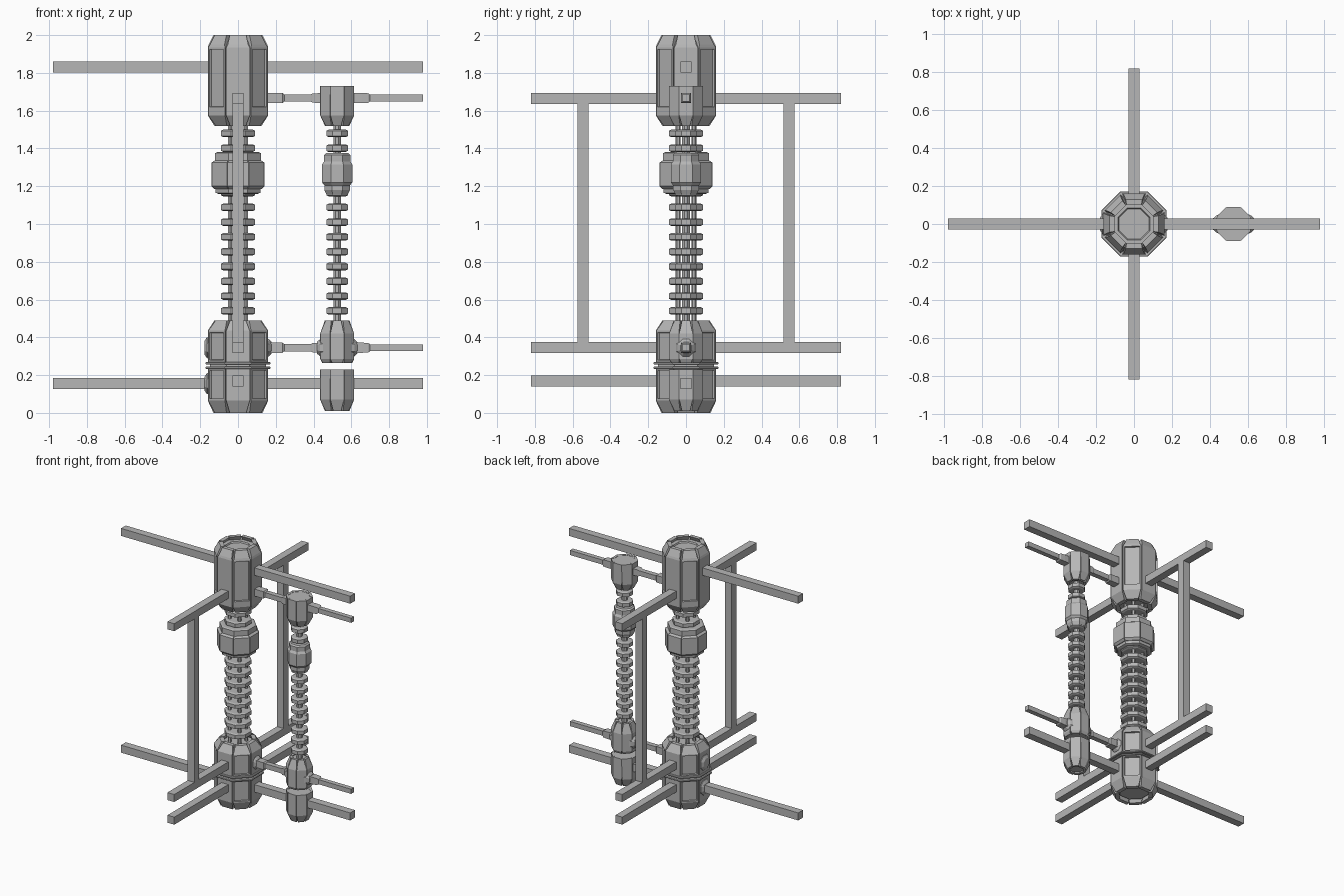
import bpy, bmesh, math
from mathutils import Matrix, Vector

if "Cube" in bpy.data.objects:
    bpy.data.objects.remove(bpy.data.objects["Cube"])

T = math.tan(math.pi / 8)      # octagon: half side / apothem
grey = bpy.data.materials.new("plain grey")
grey.diffuse_color = (0.47, 0.47, 0.47, 1)
grey.use_nodes = True
grey.node_tree.nodes["Principled BSDF"].inputs["Base Color"].default_value = grey.diffuse_color


def finish(bm, name):
    bmesh.ops.recalc_face_normals(bm, faces=bm.faces)
    me = bpy.data.meshes.new(name)
    bm.to_mesh(me)
    bm.free()
    me.materials.append(grey)
    ob = bpy.data.objects.new(name, me)
    bpy.context.collection.objects.link(ob)
    return ob


def box(name, x0, x1, y0, y1, z0, z1):
    bm = bmesh.new()
    m = Matrix.Translation(((x0 + x1) / 2, (y0 + y1) / 2, (z0 + z1) / 2))
    bmesh.ops.create_cube(bm, size=1, matrix=m @ Matrix.Diagonal((x1 - x0, y1 - y0, z1 - z0, 1)))
    return finish(bm, name)


def lathe(name, prof, cx=0.0, cy=0.0, n=8, axis_x=None):
    """Stack of n-sided rings from (apothem, height); flats face the axes.
    With axis_x the stack runs along x at height axis_x."""
    bm = bmesh.new()
    rows = []
    for r, h in prof:
        row = []
        for i in range(n):
            a = math.pi / n + i * 2 * math.pi / n
            R = r / math.cos(math.pi / n)
            u, v = R * math.cos(a), R * math.sin(a)
            row.append(bm.verts.new((h, u, axis_x + v) if axis_x is not None else (cx + u, cy + v, h)))
        rows.append(row)
    for a, b in zip(rows, rows[1:]):
        for i in range(n):
            j = (i + 1) % n
            bm.faces.new((a[i], a[j], b[j], b[i]))
    bm.faces.new(rows[0])
    bm.faces.new(rows[-1])
    return finish(bm, name)


def shell(name, prof, cx=0.0, gap=0.004, end_gap=0.010, thick=0.03, recess=None):
    """Eight armour plates around an axis, slits between them;
    the diagonal plates get a recessed window in the span 'recess'."""
    bm = bmesh.new()
    rmax = max(r for r, z in prof)
    for k in range(8):
        a = k * math.pi / 4
        d = Vector((math.cos(a), math.sin(a), 0))
        s = Vector((-d.y, d.x, 0))
        rows = []
        for r, z in prof:
            w = r * T - (gap if r > rmax - 1e-4 else end_gap)
            ri = r - thick
            wi = min(w, ri * T - 0.002)
            c = Vector((cx, 0, z))
            rows.append([bm.verts.new(c + d * p + s * q)
                         for p, q in ((r, -w), (r, w), (ri, wi), (ri, -wi))])
        for lo, hi in zip(rows, rows[1:]):
            for i in range(4):
                j = (i + 1) % 4
                bm.faces.new((lo[i], lo[j], hi[j], hi[i]))
        bm.faces.new(rows[0])
        bm.faces.new(rows[-1])
    bmesh.ops.recalc_face_normals(bm, faces=bm.faces)
    if recess:
        wins = []
        for f in bm.faces:
            c = f.calc_center_median() - Vector((cx, 0, 0))
            radial = Vector((c.x, c.y, 0))
            diagonal = abs(abs(c.x) - abs(c.y)) < 0.01
            if diagonal and radial.length > rmax - 0.002 and recess[0] < c.z < recess[1]:
                wins.append(f)
        for f in wins:
            bmesh.ops.inset_region(bm, faces=[f], thickness=0.014)
            bmesh.ops.inset_region(bm, faces=[f], thickness=0.003, depth=-0.014)
    return finish(bm, name)


# Main column: top pod
shell("top_pod_plates", [(0.125, 1.52), (0.16, 1.575), (0.16, 1.61), (0.16, 1.935), (0.155, 1.95), (0.13, 2.0)],
      recess=(1.65, 1.9))
lathe("top_pod_core", [(0.10, 1.545), (0.147, 1.59), (0.147, 1.93), (0.12, 1.97), (0.085, 1.97), (0.08, 1.96)])

# Main column: bottom pod in two halves with bands between
shell("base_pod_lower_plates", [(0.13, 0.0), (0.16, 0.065), (0.16, 0.235)], recess=(0.1, 0.2))
shell("base_pod_upper_plates", [(0.16, 0.27), (0.16, 0.435), (0.125, 0.49)], recess=(0.3, 0.42))
lathe("base_pod_core", [(0.10, 0.03), (0.147, 0.07), (0.147, 0.43), (0.10, 0.465)])
for z in (0.233, 0.256):
    lathe("base_band", [(0.168, z), (0.172, z + 0.003), (0.172, z + 0.010), (0.168, z + 0.013)])

# Main column: collar
lathe("main_collar", [(0.105, 1.16), (0.118, 1.165), (0.122, 1.20), (0.122, 1.335), (0.122, 1.375), (0.11, 1.38)])
shell("main_collar_plates", [(0.125, 1.185), (0.14, 1.20), (0.14, 1.325), (0.125, 1.335)], gap=0.002, end_gap=0.002)

# Second column: pods
X = 0.525
shell("side_top_pod_plates", [(0.065, 1.52), (0.09, 1.575), (0.09, 1.73)], X, 0.0015, 0.006, 0.02)
lathe("side_top_pod_core", [(0.05, 1.53), (0.08, 1.58), (0.088, 1.728)], X)
shell("side_middle_pod_plates", [(0.08, 0.265), (0.09, 0.285), (0.09, 0.42), (0.065, 0.49)], X, 0.0015, 0.006, 0.02)
lathe("side_middle_pod_core", [(0.07, 0.27), (0.082, 0.29), (0.082, 0.41), (0.05, 0.48)], X)
shell("side_base_pod_plates", [(0.065, 0.01), (0.09, 0.07), (0.09, 0.23)], X, 0.0015, 0.006, 0.02)
lathe("side_base_pod_core", [(0.05, 0.025), (0.08, 0.07), (0.088, 0.228)], X)
lathe("side_collar", [(0.058, 1.16), (0.068, 1.18), (0.068, 1.205), (0.08, 1.22), (0.08, 1.315),
                      (0.07, 1.33), (0.07, 1.365), (0.06, 1.375)], X)

# Rods and stacked rings of both columns
for sx in (-1, 1):
    for sy in (-1, 1):
        lathe("main_rod", [(0.011, 0.44), (0.011, 1.56)], 0.042 * sx, 0.042 * sy, 6)
lathe("side_rod", [(0.02, 0.45), (0.02, 1.55)], X)
ring_heights = [0.54 + 0.0783 * i for i in range(13)]
for z in ring_heights:
    for cx, r in ((0, 0.09), (X, 0.057)):
        if abs(z - 1.27) < 0.09:
            continue
        lathe("main_ring" if cx == 0 else "side_ring",
              [(r - 0.012, z - 0.020), (r, z - 0.014), (r, z + 0.014), (r - 0.012, z + 0.020)], cx)

# Square beams
W = 0.029
for z in (1.83, 0.155):
    box("cross_beam", -0.98, 0.98, -W, W, z - W, z + W)
for z in (1.665, 0.345, 0.17):
    box("depth_beam", -W, W, -0.82, 0.82, z - W, z + W)
for s in (-1, 1):
    box("upright_beam", -W, W, s * 0.545 - W, s * 0.545 + W, 0.37, 1.64)

# Stepped arms joining the two columns
for z in (1.667, 0.345):
    lathe("side_arm", [(0.027, 0.14), (0.027, 0.235), (0.019, 0.245), (0.019, 0.385), (0.025, 0.395),
                       (0.027, 0.655), (0.025, 0.69), (0.018, 0.70), (0.018, 0.98)], n=4, axis_x=z)
z = 0.345
for a, b in ((0.15, 0.178), (0.45, 0.417), (0.60, 0.633)):
    lathe("arm_flange", [(0.052, a), (0.045, (a + b) / 2), (0.03, b)], axis_x=z)
for z in (0.345, 0.155):
    lathe("port_flange", [(0.058, -0.15), (0.055, -0.165), (0.035, -0.178)], axis_x=z)
